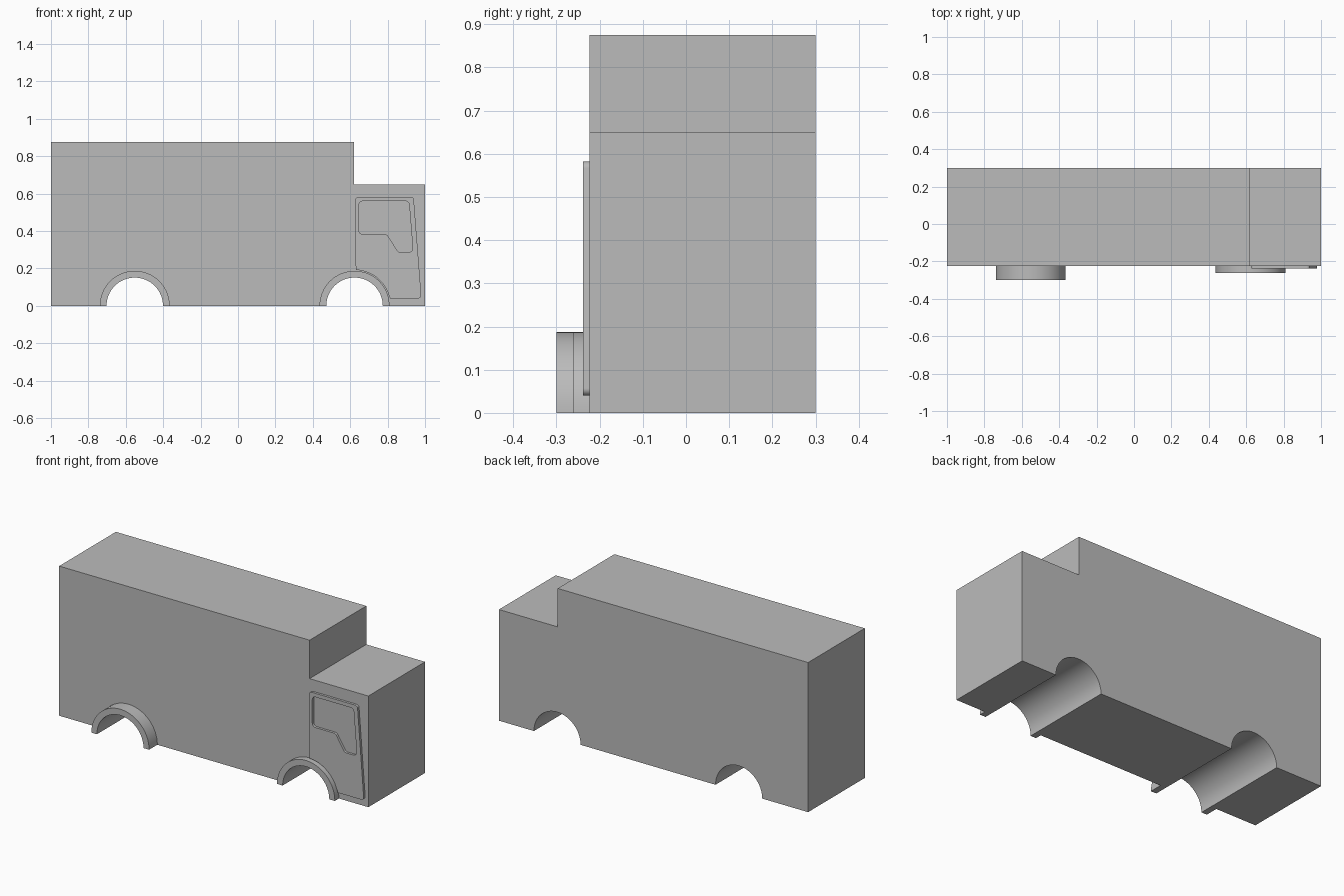
import bpy
from math import cos, sin, pi, tan, radians
from mathutils import Vector

cube = bpy.data.objects.get("Cube")
if cube:
    bpy.data.objects.remove(cube, do_unlink=True)

grey = bpy.data.materials.new("plain grey")
grey.use_nodes = True
colour = (0.5, 0.5, 0.5, 1)
grey.diffuse_color = colour
grey.node_tree.nodes["Principled BSDF"].inputs["Base Color"].default_value = colour

SIDE, BACK = -0.224, 0.3
REAR_X, FRONT_X = -0.552, 0.623
WELL, ARCH = 0.151, 0.187


def arc(cx, radius, start, end, steps=32):
    """Points on an arc centred at ground level."""
    angles = [radians(start + (end - start) * i / steps) for i in range(steps + 1)]
    return [(cx + radius * cos(a), radius * sin(a)) for a in angles]


def rounded(points, radius, steps=6):
    """Polygon with each corner replaced by a tangent curve."""
    result = []
    for i, p in enumerate(points):
        p = Vector(p)
        a = (Vector(points[i - 1]) - p).normalized()
        b = (Vector(points[(i + 1) % len(points)]) - p).normalized()
        half = a.angle(b) / 2
        centre = p + (a + b).normalized() * radius / sin(half)
        start = p + a * radius / tan(half) - centre
        end = p + b * radius / tan(half) - centre
        for s in range(steps + 1):
            t = s / steps
            result.append(centre + start.lerp(end, t).normalized() * radius)
    return result


def extrude(name, outlines, y0, y1):
    """Solid made from x-z outlines (later ones are holes) between two depths."""
    curve = bpy.data.curves.new(name, "CURVE")
    curve.dimensions = "2D"
    curve.fill_mode = "BOTH"
    curve.extrude = (y1 - y0) / 2
    for outline in outlines:
        spline = curve.splines.new("POLY")
        spline.points.add(len(outline) - 1)
        for point, (x, z) in zip(spline.points, outline):
            point.co = (x, z, 0, 1)
        spline.use_cyclic_u = True
    obj = bpy.data.objects.new(name, curve)
    bpy.context.collection.objects.link(obj)
    obj.location.y = (y0 + y1) / 2
    obj.rotation_euler.x = pi / 2
    bpy.ops.object.select_all(action="DESELECT")
    obj.select_set(True)
    bpy.context.view_layer.objects.active = obj
    bpy.ops.object.convert(target="MESH")
    obj = bpy.context.object
    obj.name = name
    obj.data.materials.clear()
    obj.data.materials.append(grey)
    bpy.ops.object.mode_set(mode="EDIT")
    bpy.ops.mesh.select_all(action="SELECT")
    bpy.ops.mesh.remove_doubles(threshold=0.0001)
    bpy.ops.mesh.normals_make_consistent(inside=False)
    bpy.ops.object.mode_set(mode="OBJECT")
    bpy.ops.object.shade_smooth_by_angle(angle=radians(30))
    return obj


# Box body and lower cab, with wheel wells cut right across
body = [(-1, 0)] + arc(REAR_X, WELL, 180, 0) + arc(FRONT_X, WELL, 180, 0)
body += [(1, 0), (1, 0.65), (0.62, 0.65), (0.62, 0.875), (-1, 0.875)]
extrude("truck_body", [body], SIDE, BACK)

# Wheel arches, the rear one standing out further
for name, x, y in (("rear_wheel_arch", REAR_X, -0.3), ("front_wheel_arch", FRONT_X, -0.262)):
    extrude(name, [arc(x, ARCH, 0, 180) + arc(x, WELL, 180, 0)], y, SIDE)

# Cab door, hugging the front arch, with a window opening
corners = rounded([(0.812, 0.04), (0.981, 0.04), (0.939, 0.582), (0.627, 0.582), (0.627, 0.19)], 0.016)
door = corners[7:28] + arc(FRONT_X, ARCH + 0.005, 88, 18) + corners[3:7]
window = rounded([(0.647, 0.56), (0.647, 0.382), (0.797, 0.382), (0.857, 0.287),
                  (0.936, 0.287), (0.914, 0.56)], 0.02)
extrude("cab_door", [door, window], -0.238, SIDE)
